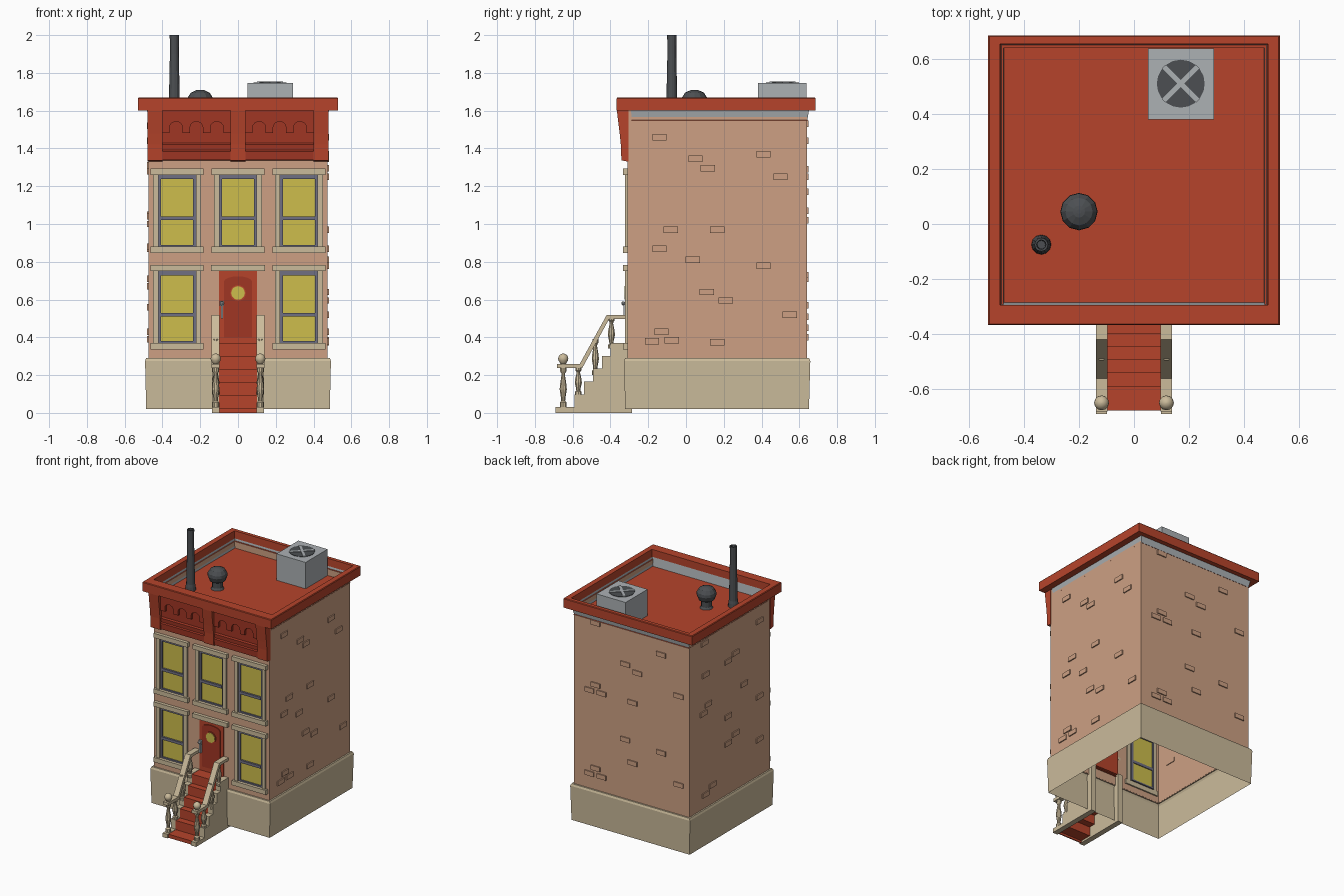
import bpy, bmesh, math
from mathutils import Matrix, Vector

if "Cube" in bpy.data.objects:
    bpy.data.objects.remove(bpy.data.objects["Cube"])


def material(name, r, g, b):
    lin = [(c / 255 / 12.92 if c < 11 else ((c / 255 + .055) / 1.055) ** 2.4) for c in (r, g, b)]
    m = bpy.data.materials.new(name)
    m.diffuse_color = (*lin, 1)
    m.use_nodes = True
    m.node_tree.nodes["Principled BSDF"].inputs["Base Color"].default_value = m.diffuse_color
    return m


BRICK = material("brick", 205, 160, 131)
STONE = material("stone", 203, 187, 155)
RED = material("red_paint", 182, 68, 43)
DARK_RED = material("dark_red_paint", 160, 54, 36)
YELLOW = material("lit_glass", 205, 189, 76)
SASH = material("sash_grey", 112, 112, 130)
GREY = material("metal_grey", 172, 177, 180)
DARK = material("dark_metal", 76, 79, 82)


def finish(name, bm, mat, smooth=False, recalc=True):
    if recalc:
        bmesh.ops.recalc_face_normals(bm, faces=bm.faces)
    for f in bm.faces:
        f.smooth = smooth
    me = bpy.data.meshes.new(name)
    bm.to_mesh(me)
    bm.free()
    me.materials.append(mat)
    ob = bpy.data.objects.new(name, me)
    bpy.context.collection.objects.link(ob)
    return ob


def boxes(name, items, mat):
    """Several boxes (x0, x1, y0, y1, z0, z1) in one object."""
    bm = bmesh.new()
    for x0, x1, y0, y1, z0, z1 in items:
        m = Matrix.Translation(((x0 + x1) / 2, (y0 + y1) / 2, (z0 + z1) / 2)) @ \
            Matrix.Diagonal((x1 - x0, y1 - y0, z1 - z0, 1))
        bmesh.ops.create_cube(bm, size=1, matrix=m)
    return finish(name, bm, mat)


def rings(name, rects, mat, cap=False):
    """Skin through rectangles (x0, x1, y0, y1, z)."""
    bm = bmesh.new()
    loops = [[bm.verts.new(p) for p in ((a, c, z), (b, c, z), (b, d, z), (a, d, z))]
             for a, b, c, d, z in rects]
    for l, u in zip(loops, loops[1:]):
        for i in range(4):
            j = (i + 1) % 4
            bm.faces.new((l[i], l[j], u[j], u[i]))
    if cap:
        bm.faces.new(loops[-1])
    return finish(name, bm, mat, recalc=False)


def prism(name, pts, axis, a, b, mat):
    """Extrude an outline along x (points y, z) or along y (points x, z)."""
    bm = bmesh.new()
    put = (lambda p, t: (t, *p)) if axis == 'x' else (lambda p, t: (p[0], t, p[1]))
    lo = [bm.verts.new(put(p, a)) for p in pts]
    hi = [bm.verts.new(put(p, b)) for p in pts]
    bm.faces.new(lo)
    bm.faces.new(hi[::-1])
    for i in range(len(pts)):
        j = (i + 1) % len(pts)
        bm.faces.new((lo[i], lo[j], hi[j], hi[i]))
    return finish(name, bm, mat)


def lathe(name, prof, centre, mat, n=12, smooth=False, tilt=None):
    """Turn (radius, height) points about z; closed at both ends."""
    bm = bmesh.new()
    loops = [[bm.verts.new((r * math.cos(2 * math.pi * i / n), r * math.sin(2 * math.pi * i / n), z))
              for i in range(n)] for r, z in prof]
    for l, u in zip(loops, loops[1:]):
        for i in range(n):
            j = (i + 1) % n
            bm.faces.new((l[i], l[j], u[j], u[i]))
    bm.faces.new(loops[0][::-1])
    bm.faces.new(loops[-1])
    if tilt:
        bm.transform(tilt)
    bm.transform(Matrix.Translation(centre))
    return finish(name, bm, mat, smooth)


# Stone base and brick walls, open underneath
rings("stone_base", [(-.486, .486, -.322, .651, .02), (-.492, .492, -.328, .658, .275),
                     (-.486, .486, -.322, .652, .29), (-.474, .474, -.309, .639, .29)], STONE)
bm = bmesh.new()
for p, q in (((.475, -.31), (.475, .64)), ((.475, .64), (-.475, .64)), ((-.475, .64), (-.475, -.31))):
    bm.faces.new([bm.verts.new(v) for v in ((*p, .285), (*q, .285), (*q, 1.6), (*p, 1.6))])
xs = [-.475, -.42, -.225, -.1, .1, .225, .42, .475]
zs = [.285, .37, .755, .88, 1.257, 1.6]
for i in range(7):
    for k in range(5):
        if i % 2 and k % 2:
            continue  # window and door openings
        bm.faces.new([bm.verts.new(v) for v in ((xs[i], -.31, zs[k]), (xs[i + 1], -.31, zs[k]),
                                                (xs[i + 1], -.31, zs[k + 1]), (xs[i], -.31, zs[k + 1]))])
bmesh.ops.remove_doubles(bm, verts=bm.verts, dist=1e-4)
finish("brick_walls", bm, BRICK, recalc=False)

# Raised bricks on right, left and back
right = [(-.14, 1.46), (.05, 1.345), (.115, 1.295), (.41, 1.37), (.5, 1.25), (-.08, .97), (.165, .97),
         (-.14, .87), (.035, .81), (.41, .78), (.11, .64), (.21, .595), (.55, .52), (-.13, .43),
         (-.18, .38), (-.075, .385), (.165, .375)]
left = [(-.18, 1.44), (.465, 1.52), (.19, 1.28), (.1, 1.31), (.42, 1.05), (.475, 1.0), (.19, .87),
        (-.18, .88), (.19, .67), (.1, .71), (.37, .43), (.45, .39), (-.18, .56), (.45, 1.28), (0, 1.04)]
back = [(.295, 1.53), (-.245, 1.44), (.05, 1.29), (-.05, 1.25), (.295, 1.07), (.345, 1.02), (.245, 1.02),
        (-.01, 1.02), (-.39, 1.17), (.05, .73), (-.245, .71), (-.01, .57), (.295, .45), (.345, .4),
        (.245, .4), (-.39, .51)]
W, H = .038, .017
boxes("right_bricks", [(.47, .483, y - W, y + W, z - H, z + H) for y, z in right], BRICK)
boxes("left_bricks", [(-.483, -.47, y - W, y + W, z - H, z + H) for y, z in left], BRICK)
boxes("back_bricks", [(x - W, x + W, .635, .648, z - H, z + H) for x, z in back], BRICK)

# Windows: lintel, sill, jambs, sashes, glass
for cx, z0 in ((-.322, .88), (0, .88), (.322, .88), (-.322, .37), (.322, .37)):
    z1 = z0 + .38
    boxes("window_surround", [(cx - .14, cx + .14, -.334, -.3, z1, z1 + .033),
                              (cx - .14, cx + .14, -.334, -.3, z0 - .034, z0),
                              (cx - .127, cx - .099, -.322, -.3, z0, z1),
                              (cx + .099, cx + .127, -.322, -.3, z0, z1)], STONE)
    boxes("window_sash", [(cx - .1, cx - .085, -.312, -.29, z0, z1), (cx + .085, cx + .1, -.312, -.29, z0, z1),
                          (cx - .085, cx + .085, -.312, -.29, z1 - .022, z1),
                          (cx - .085, cx + .085, -.312, -.29, z0, z0 + .01),
                          (cx - .085, cx + .085, -.316, -.29, z0 + .14, z0 + .16)], SASH)
    boxes("window_glass", [(cx - .09, cx + .09, -.302, -.296, z0 + .005, z1 - .005)], YELLOW)

# Door with arched panel, round window and handle
boxes("door_lintel", [(-.143, .143, -.334, -.3, .75, .783)], STONE)
boxes("door", [(-.1, .1, -.312, -.29, .365, .752)], RED)
arch = [(-.075, .4), (.075, .4)] + [(.075 * math.cos(t), .695 + .028 * math.sin(t))
                                    for t in [math.pi * i / 8 for i in range(9)]]
prism("door_panel", arch, 'y', -.318, -.31, DARK_RED)
face_front = Matrix.Rotation(math.pi / 2, 4, 'X')
lathe("door_window_ring", [(.042, 0), (.042, .008)], (0, -.315, .635), RED, 20, tilt=face_front)
lathe("door_window", [(.036, 0), (.036, .005)], (0, -.321, .635), YELLOW, 20, tilt=face_front)
boxes("door_handle", [(-.091, -.079, -.33, -.31, .5, .575), (-.097, -.073, -.324, -.31, .565, .592)], GREY)
lathe("door_knob", [(.004, 0), (.011, .006), (.011, .014), (.004, .02)], (-.085, -.322, .58), GREY, 10, tilt=face_front)

# Frieze below the cornice: backing, scalloped plates, brackets
prism("frieze", [(-.305, 1.335), (-.335, 1.34), (-.337, 1.385), (-.33, 1.392), (-.332, 1.42),
                 (-.325, 1.43), (-.325, 1.602), (-.305, 1.602)], 'x', -.47, .47, DARK_RED)
for s in (-1, 1):
    pts = [(s * .22 - .18, 1.602), (s * .22 - .18, 1.482)]
    for k in (-1, 0, 1):
        c = s * .22 + k * .108
        pts += [(c - .034, 1.482)] + [(c - .034 * math.cos(math.pi * i / 8), 1.512 + .03 * math.sin(math.pi * i / 8))
                                      for i in range(9)] + [(c + .034, 1.482)]
    pts += [(s * .22 + .18, 1.482), (s * .22 + .18, 1.602)]
    prism("scalloped_plate", pts, 'y', -.342, -.32, DARK_RED)
for cx in (-.44, 0, .44):
    prism("cornice_bracket", [(-.305, 1.33), (-.342, 1.337), (-.345, 1.42), (-.351, 1.48), (-.36, 1.55),
                              (-.366, 1.602), (-.305, 1.602)], 'x', cx - .04, cx + .04, RED)

# Cornice, flashing and sunken roof
rings("cornice", [(-.474, .474, -.309, .639, 1.6), (-.53, .53, -.367, .685, 1.6), (-.53, .53, -.367, .685, 1.665),
                  (-.526, .526, -.363, .681, 1.67), (-.487, .487, -.294, .655, 1.67),
                  (-.484, .484, -.294, .653, 1.615)], RED)
rings("roof_flashing", [(-.484, .484, -.294, .653, 1.615), (-.472, .472, -.285, .642, 1.55)], GREY)
rings("roof", [(-.476, .476, -.29, .646, 1.549), (-.474, .474, -.288, .644, 1.551)], RED, cap=True)

# Roof equipment: air conditioner, vent and chimney pipe
boxes("air_conditioner", [(.05, .29, .38, .638, 1.55, 1.747)], GREY)
lathe("fan_opening", [(.087, 0), (.087, .005)], (.17, .51, 1.745), DARK, 20)
for a in (45, 135):
    bar = boxes("fan_guard", [(-.088, .088, -.009, .009, 0, .007)], GREY)
    bar.matrix_world = Matrix.Translation((.17, .51, 1.747)) @ Matrix.Rotation(math.radians(a), 4, 'Z')
lathe("roof_vent", [(.046, 1.55), (.036, 1.565), (.036, 1.605), (.055, 1.615), (.068, 1.65), (.066, 1.67),
                    (.05, 1.695), (.022, 1.708), (.008, 1.71)], (-.2, .045, 0), DARK, 12)
lathe("chimney_pipe", [(.036, 1.55), (.034, 1.58), (.03, 1.6), (.0235, 1.9), (.0245, 2), (.017, 2), (.015, 1.95)],
      (-.337, -.075, 0), DARK, 12)

# Front stairs: red treads as a thin ribbon between stone stringers
risers = [-.59, -.54, -.493, -.445, -.4]
tops = [.03, .098, .166, .234, .302, .37]
steps = [(-.69, 0), (-.69, .03)]
for i, y in enumerate(risers):
    steps += [(y, tops[i]), (y, tops[i + 1])]
steps += [(-.31, .37)]
ribbon = [(max(y, -.678), z - .003 if z > 0 else 0) for y, z in steps]
under = [(y + .008, max(z - .012, 0)) for y, z in ribbon]
prism("stair_treads", ribbon + under[::-1], 'x', -.1, .1, RED)

# Stringers, turned balusters, newel balls and handrails
for s in (-1, 1):
    cx = s * .118
    prism("stair_stringer", steps + [(-.285, .37), (-.285, 0)], 'x', cx - .02, cx + .02, STONE)
    for y, z0, z1 in ((-.65, .03, .24), (-.57, .095, .24), (-.48, .2, .39), (-.395, .34, .505)):
        h = z1 - z0
        prof = [(.019, 0), (.019, .12), (.011, .16), (.013, .25), (.02, .45), (.017, .6), (.01, .8),
                (.011, .86), (.017, .9), (.017, 1)]
        lathe("baluster", [(r, z * h) for r, z in prof], (cx, y, z0), STONE, 10)
    ball = [(.012, .255)] + [(.027 * math.sin(t), .287 - .027 * math.cos(t))
                             for t in [math.pi * i / 8 for i in range(2, 8)]] + [(.002, .314)]
    lathe("newel_ball", ball, (cx, -.65, 0), STONE, 12, smooth=True)
    prism("handrail", [(-.682, .238), (-.682, .26), (-.562, .26), (-.42, .518), (-.309, .518), (-.309, .497),
                       (-.407, .497), (-.549, .238)], 'x', cx - .021, cx + .021, STONE)
